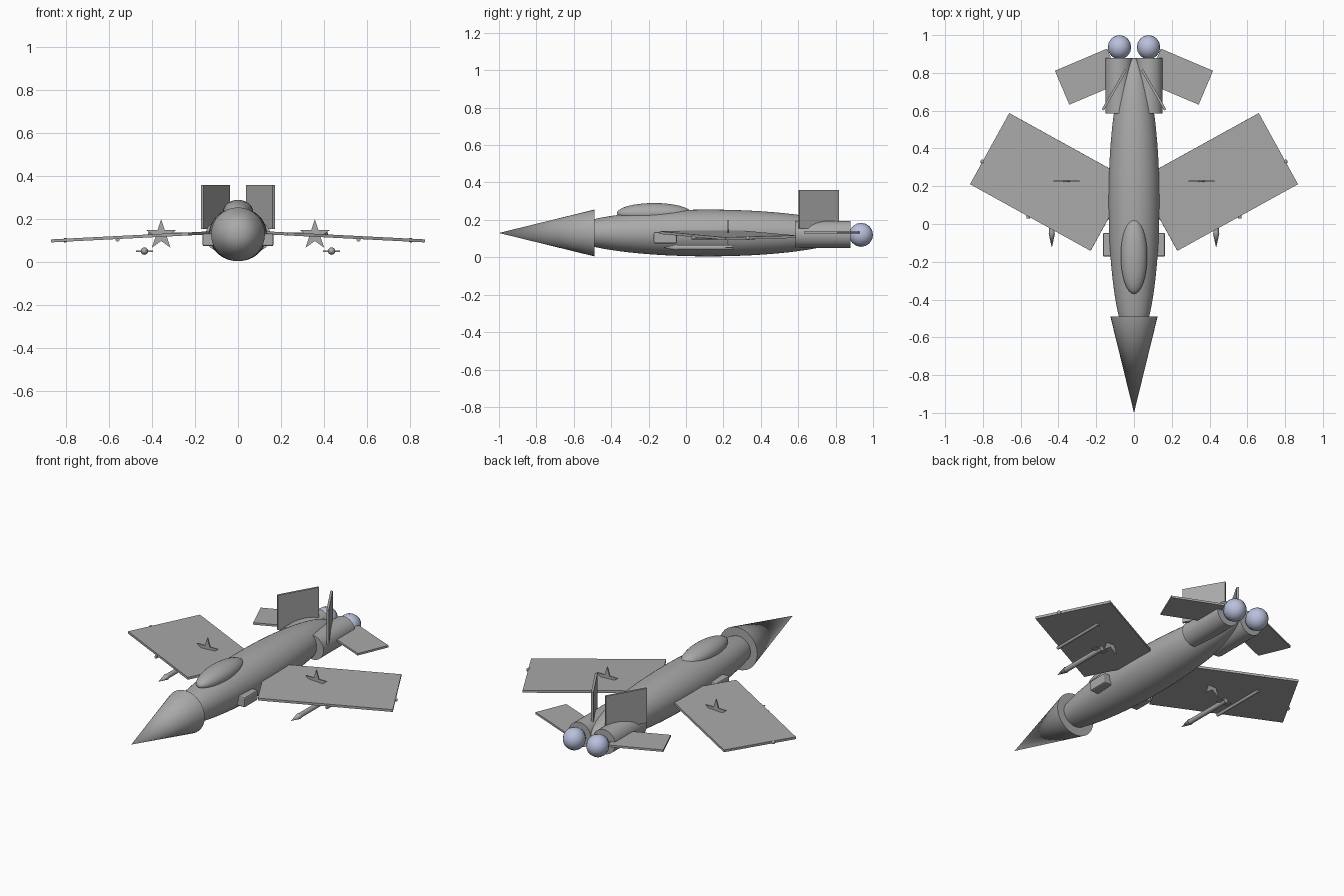
import bpy, bmesh
from math import radians, sin, cos, pi
from mathutils import Matrix, Vector

cube = bpy.data.objects.get("Cube")
if cube:
    bpy.data.objects.remove(cube, do_unlink=True)


def material(name, rgb):
    mat = bpy.data.materials.new(name)
    mat.use_nodes = True
    mat.diffuse_color = (*rgb, 1)
    bsdf = next(n for n in mat.node_tree.nodes if n.type == 'BSDF_PRINCIPLED')
    bsdf.inputs["Base Color"].default_value = (*rgb, 1)
    return mat


GREY = material("airframe grey", (0.4, 0.4, 0.4))
BLUE = material("exhaust pale blue", (0.49, 0.53, 0.72))
ALONG_Y = Matrix.Rotation(radians(90), 4, 'X')  # local +z points to the front


def finish(name, bm, mat=GREY, mirror=False, smooth=False, bevel=0):
    mesh = bpy.data.meshes.new(name)
    bmesh.ops.recalc_face_normals(bm, faces=bm.faces)
    bm.to_mesh(mesh)
    bm.free()
    mesh.materials.append(mat)
    obj = bpy.data.objects.new(name, mesh)
    bpy.context.collection.objects.link(obj)
    if bevel:
        mod = obj.modifiers.new("Bevel", 'BEVEL')
        mod.width, mod.segments = bevel, 2
    if mirror:
        obj.modifiers.new("Mirror", 'MIRROR')
    if smooth:
        bpy.ops.object.select_all(action='DESELECT')
        obj.select_set(True)
        bpy.context.view_layer.objects.active = obj
        bpy.ops.object.shade_smooth_by_angle(angle=radians(35))
    return obj


def ellipsoid(name, centre, radii, segments=32, rings=16, **kw):
    bm = bmesh.new()
    frame = Matrix.Translation(centre) @ Matrix.Diagonal((*radii, 1)) @ ALONG_Y
    bmesh.ops.create_uvsphere(bm, u_segments=segments, v_segments=rings, radius=1, matrix=frame)
    return finish(name, bm, smooth=True, **kw)


def tube(name, x, z, front, back, r_front, r_back, segments=32, **kw):
    bm = bmesh.new()
    frame = Matrix.Translation((x, (front + back) / 2, z)) @ ALONG_Y
    bmesh.ops.create_cone(bm, cap_ends=True, segments=segments, radius1=r_back,
                          radius2=r_front, depth=back - front, matrix=frame)
    return finish(name, bm, smooth=True, **kw)


def plate(name, centre, size, yaw=0, droop=0, **kw):
    bm = bmesh.new()
    frame = (Matrix.Translation(centre) @ Matrix.Rotation(radians(droop), 4, 'Y')
             @ Matrix.Rotation(radians(yaw), 4, 'Z') @ Matrix.Diagonal((*size, 1)))
    bmesh.ops.create_cube(bm, size=1, matrix=frame)
    return finish(name, bm, mirror=True, **kw)


# Body: fuselage, nose cone and canopy
ellipsoid("fuselage", (0, 0.12, 0.13), (0.135, 0.76, 0.125), 48, 32)
tube("nose_cone", 0, 0.13, -1, -0.49, 0, 0.125)
ellipsoid("canopy", (0, -0.17, 0.235), (0.07, 0.2, 0.055))

# Lifting surfaces
plate("wings", (0.445, 0.2225, 0.121), (0.73, 0.43, 0.014), yaw=28.9, droop=2.9)
plate("tailplanes", (0.2425, 0.78, 0.132), (0.3, 0.195, 0.012), yaw=-23)
plate("tail_fins", (0.104, 0.71, 0.257), (0.013, 0.245, 0.205), yaw=30)

# Side intakes, engines and exhaust balls
plate("intakes", (0.135, -0.11, 0.105), (0.06, 0.125, 0.06), bevel=0.008)
tube("engines", 0.08, 0.122, 0.585, 0.88, 0.072, 0.072, mirror=True)
ellipsoid("exhausts", (0.077, 0.936, 0.12), (0.062, 0.064, 0.064), 16, 8,
          mat=BLUE, mirror=True)

# Missiles under the wings
tube("missile_bodies", 0.435, 0.052, -0.05, 0.25, 0.014, 0.014, 16, mirror=True)
tube("missile_tips", 0.435, 0.052, -0.125, -0.05, 0, 0.017, 16, mirror=True)
plate("missile_fins", (0.435, 0.23, 0.052), (0.08, 0.035, 0.006))

# Slim rails under the wings and small tip lights
tube("wing_rails", 0.56, 0.105, 0.03, 0.37, 0.009, 0.009, 12, mirror=True)
ellipsoid("tip_lights", (0.803, 0.33, 0.103), (0.011, 0.011, 0.011), 12, 8, mirror=True)

# Upright five-pointed stars set through the wings
bm = bmesh.new()
verts = []
for i in range(10):
    r = 0.073 if i % 2 == 0 else 0.028
    a = pi / 2 + i * pi / 5
    verts.append(bm.verts.new((0.357 + r * cos(a), 0.222, 0.127 + r * sin(a))))
face = bm.faces.new(verts)
extruded = bmesh.ops.extrude_face_region(bm, geom=[face])
bmesh.ops.translate(bm, vec=Vector((0, 0.008, 0)),
                    verts=[v for v in extruded["geom"] if isinstance(v, bmesh.types.BMVert)])
finish("stars", bm, mirror=True)
